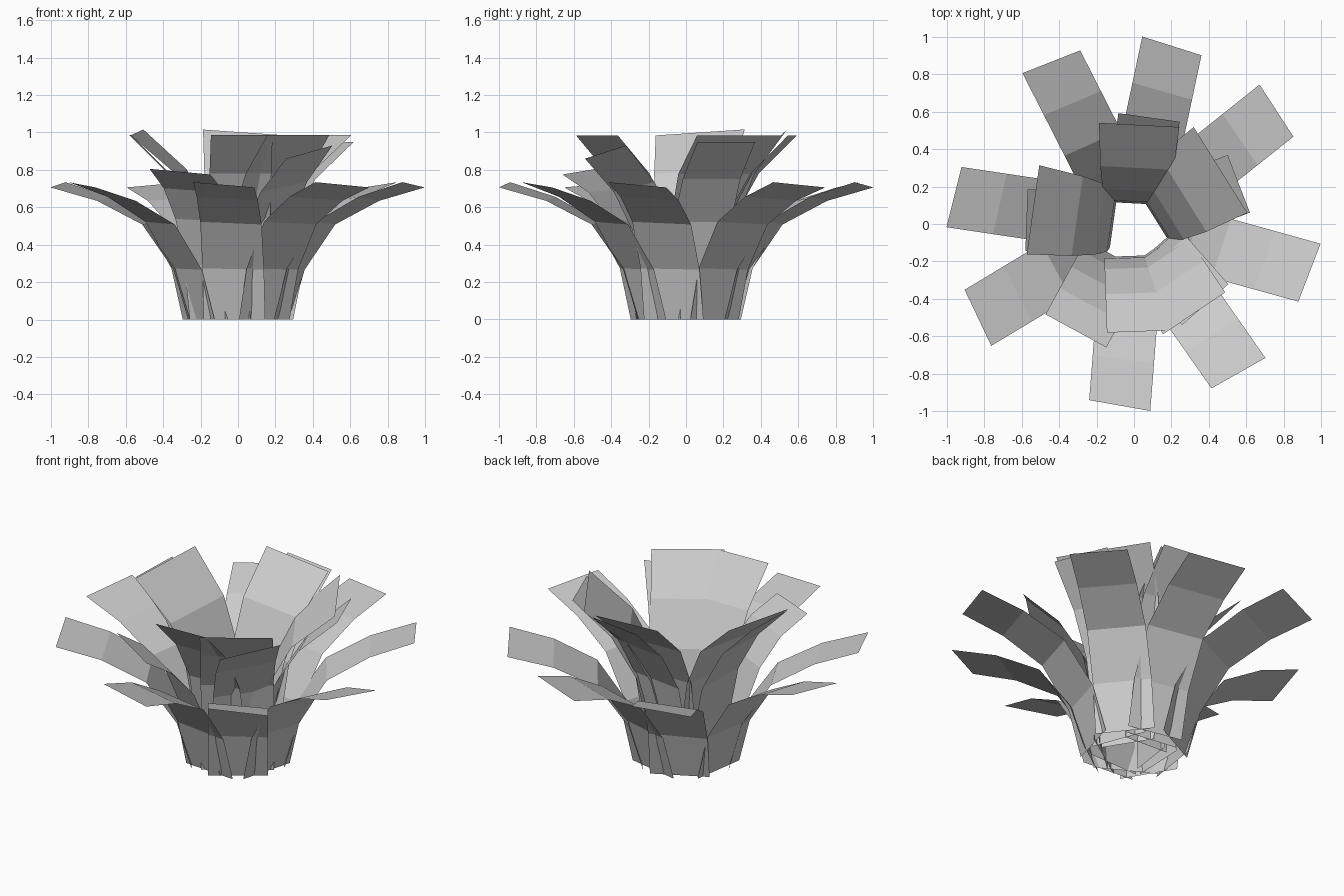
import bpy, bmesh
from math import radians, cos, sin

if "Cube" in bpy.data.objects:
    bpy.data.objects.remove(bpy.data.objects["Cube"])

# side profiles as (radius, height), from the base to the tip
OUTER = [(0.245, 0), (0.32, 0.27), (0.485, 0.515), (0.725, 0.645), (0.973, 0.72)]
MIDDLE = [(0.20, 0), (0.26, 0.29), (0.36, 0.53), (0.49, 0.69), (0.65, 0.79)]
UPPER = [(0.17, 0), (0.18, 0.28), (0.235, 0.54), (0.37, 0.78), (0.575, 0.985)]
INNER = [(0.11, 0), (0.12, 0.28), (0.18, 0.55), (0.30, 0.79), (0.53, 1.0)]


def leaf(name, profile, angle, width, roll=0.0, skew=0.0, tip=None, base_width=None):
    """A flat five-row strip; roll lifts and skew pulls in its clockwise edge."""
    a = radians(angle)
    bm = bmesh.new()
    rows = []
    rs, zs = (tip[0] / profile[-1][0], tip[1] / profile[-1][1]) if tip else (1, 1)
    for i, (r, z) in enumerate(profile):
        t = i / (len(profile) - 1)
        w = (base_width or width) * (1 - t) + width * t
        row = []
        for s in (-1, 1):
            rr = r * (1 + (rs - 1) * t) + s * skew * t
            zz = z * zs - s * roll * t
            row.append(bm.verts.new((rr * cos(a) - s * w / 2 * sin(a),
                                     rr * sin(a) + s * w / 2 * cos(a), zz)))
        rows.append(row)
    for p, q in zip(rows, rows[1:]):
        bm.faces.new((p[0], p[1], q[1], q[0]))
    me = bpy.data.meshes.new(name)
    bm.to_mesh(me)
    bm.free()
    bpy.context.collection.objects.link(bpy.data.objects.new(name, me))


# spreading outer leaves
for i, ang in enumerate((-15.5, 38.5, 78, 117, 171.5, 211, 265.5, 305)):
    leaf(f"outer_leaf_{i}", OUTER, ang, 0.33, 0.014, 0.016)

# half-raised leaves between the rings
leaf("middle_leaf_0", MIDDLE, 241.5, 0.37, 0.015, 0.0)
leaf("middle_leaf_1", UPPER, -48.5, 0.33, -0.035, 0.0, (0.575, 0.895))
leaf("middle_leaf_2", UPPER, 21, 0.33, 0.0, 0.0, (0.60, 0.95))

# upright leaves
for i, (ang, w) in enumerate(((82, 0.33), (178, 0.33), (272, 0.33), (-56, 0.40))):
    leaf(f"upright_leaf_{i}", UPPER, ang, w)

# innermost leaves around the hollow centre
leaf("inner_leaf_0", INNER, 87, 0.43, -0.015, 0.0, base_width=0.28)
leaf("inner_leaf_1", INNER, 32, 0.54, 0.0, 0.0, (0.545, 0.985), base_width=0.3)
leaf("inner_leaf_2", INNER, 172, 0.48, 0.016, 0.0, (0.545, 1.0), base_width=0.28)
